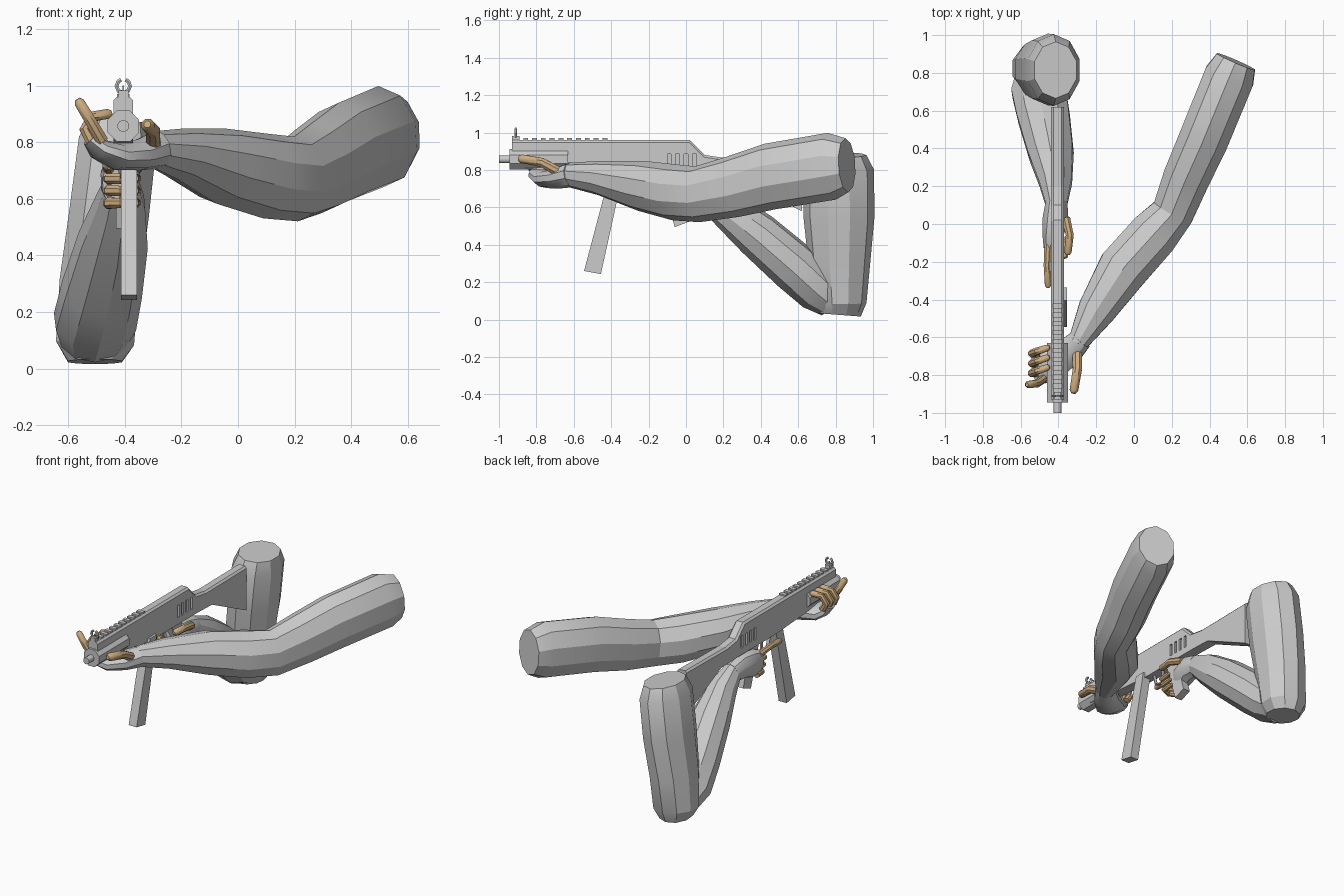
import bpy, bmesh, math
from mathutils import Vector

if "Cube" in bpy.data.objects:
    bpy.data.objects.remove(bpy.data.objects["Cube"])


def material(name, rgb):
    m = bpy.data.materials.new(name)
    m.use_nodes = True
    m.diffuse_color = (*rgb, 1)
    m.node_tree.nodes["Principled BSDF"].inputs["Base Color"].default_value = (*rgb, 1)
    return m


GREY = material("light_grey", (0.6, 0.6, 0.6))
TAN = material("tan_skin", (0.62, 0.42, 0.22))
GUN_X = -0.405


def finish(name, bm, mat, smooth=None):
    bmesh.ops.recalc_face_normals(bm, faces=bm.faces[:])
    mesh = bpy.data.meshes.new(name)
    bm.to_mesh(mesh)
    bm.free()
    mesh.materials.append(mat)
    ob = bpy.data.objects.new(name, mesh)
    bpy.context.collection.objects.link(ob)
    if smooth:
        bpy.ops.object.select_all(action='DESELECT')
        ob.select_set(True)
        bpy.context.view_layer.objects.active = ob
        bpy.ops.object.shade_smooth_by_angle(angle=math.radians(smooth))
    return ob


def tube(name, rings, mat=GREY, up=(0, 0, 1), sides=10, smooth=25):
    """Skin elliptical rings (x, y, z, side radius, up radius) along a path."""
    bm = bmesh.new()
    pts = [Vector(r[:3]) for r in rings]
    loops = []
    for i, r in enumerate(rings):
        t = (pts[min(i + 1, len(pts) - 1)] - pts[max(i - 1, 0)]).normalized()
        side = t.cross(Vector(up)).normalized()
        top = side.cross(t)
        loop = []
        for k in range(sides):
            a = math.tau * (k + 0.5) / sides
            loop.append(bm.verts.new(pts[i] + side * r[3] * math.cos(a) + top * r[4] * math.sin(a)))
        loops.append(loop)
    for a, b in zip(loops, loops[1:]):
        for k in range(sides):
            j = (k + 1) % sides
            bm.faces.new((a[k], a[j], b[j], b[k]))
    bm.faces.new(loops[0])
    bm.faces.new(loops[-1])
    return finish(name, bm, mat, smooth)


def finger(name, pts, r=0.02, up=(0, 0, 1)):
    rings = [(*p, r * (1 - 0.06 * i), r * (1 - 0.06 * i)) for i, p in enumerate(pts)]
    # rounded tip
    d = (Vector(pts[-1]) - Vector(pts[-2])).normalized() * r * 0.6
    rings.append((*(Vector(pts[-1]) + d), r * 0.45, r * 0.45))
    return tube(name, rings, TAN, up, sides=8, smooth=40)


def extrude(name, profile, width, x=GUN_X, bevel=0):
    """Extrude a (y, z) outline across x."""
    bm = bmesh.new()
    face = bm.faces.new([bm.verts.new((x - width / 2, y, z)) for y, z in profile])
    ext = bmesh.ops.extrude_face_region(bm, geom=[face])
    bmesh.ops.translate(bm, vec=(width, 0, 0),
                        verts=[v for v in ext["geom"] if isinstance(v, bmesh.types.BMVert)])
    if bevel:
        edges = [e for e in bm.edges if abs(e.verts[0].co.x - e.verts[1].co.x) < 1e-5
                 and min(v.co.z for v in e.verts) > 0.85]
        bmesh.ops.bevel(bm, geom=edges, offset=bevel, segments=1, affect='EDGES')
    return finish(name, bm, GREY)


def box(name, y0, y1, z0, z1, width, x=GUN_X):
    return extrude(name, [(y0, z0), (y1, z0), (y1, z1), (y0, z1)], width, x)


# Receiver and shoulder stock
body = extrude("receiver_and_stock", [
    (-0.93, 0.96), (0.02, 0.96), (0.1, 0.88), (0.2, 0.865), (0.62, 0.87), (0.62, 0.58),
    (0.26, 0.755), (0.1, 0.76), (-0.3, 0.76), (-0.6, 0.78), (-0.93, 0.82)], 0.068, bevel=0.012)

# Cooling slots on both flanks
for i in range(4):
    y = -0.1 + i * 0.045
    for s in (-1, 1):
        cutter = extrude("slot_cutter", [(y, 0.805), (y + 0.02, 0.805), (y + 0.02, 0.885), (y, 0.885)],
                         0.024, GUN_X + s * 0.034)
        cutter.hide_render = True
        mod = body.modifiers.new("slot", 'BOOLEAN')
        mod.operation = 'DIFFERENCE'
        mod.object = cutter
        bpy.context.view_layer.objects.active = body
        bpy.ops.object.modifier_apply(modifier=mod.name)
        bpy.data.objects.remove(cutter)

# Handguard, barrel and muzzle
tube("handguard", [(GUN_X, -0.945, 0.857, 0.06, 0.06), (GUN_X, -0.63, 0.857, 0.06, 0.06)], sides=8)
tube("barrel", [(GUN_X, -1.0, 0.857, 0.021, 0.021), (GUN_X, -0.9, 0.857, 0.021, 0.021)], sides=12, smooth=40)

# Top rail
for i in range(10):
    y = -0.87 + i * 0.047
    box("rail_tooth", y, y + 0.026, 0.955, 0.97, 0.045)

# Front sight with open ring
box("sight_base", -0.93, -0.89, 0.955, 0.982, 0.035)
for s in (-1, 1):
    arc = [math.radians(a) for a in (-90, -45, 0, 40, 70)]
    tube("sight_ear", [(GUN_X + s * 0.024 * math.cos(a), -0.91, 0.998 + 0.024 * math.sin(a), 0.008, 0.006)
                       for a in arc], up=(0, 1, 0), sides=6)
box("sight_post", -0.914, -0.906, 0.975, 1.0, 0.006)

# Magazine, grip and trigger
extrude("magazine", [(-0.545, 0.26), (-0.455, 0.243), (-0.335, 0.79), (-0.405, 0.79)], 0.058, -0.385)
extrude("pistol_grip", [(-0.15, 0.78), (-0.05, 0.78), (0.02, 0.525), (-0.06, 0.495)], 0.05)
tube("trigger_guard", [(GUN_X, -0.29, 0.77, 0.012, 0.006), (GUN_X, -0.27, 0.69, 0.012, 0.006),
                       (GUN_X, -0.22, 0.675, 0.012, 0.006), (GUN_X, -0.12, 0.675, 0.012, 0.006)], sides=6)
box("trigger", -0.215, -0.2, 0.69, 0.77, 0.012)

# Left arm: wrist to shoulder
tube("left_arm", [
    (-0.3, -0.635, 0.775, 0.055, 0.064), (-0.2, -0.46, 0.757, 0.105, 0.092),
    (-0.06, -0.24, 0.715, 0.14, 0.135), (0.1, -0.06, 0.68, 0.138, 0.15),
    (0.205, 0.06, 0.67, 0.118, 0.15), (0.28, 0.25, 0.71, 0.13, 0.165),
    (0.37, 0.45, 0.765, 0.138, 0.178), (0.505, 0.78, 0.82, 0.14, 0.18),
    (0.54, 0.86, 0.825, 0.115, 0.145)])

# Right arm: forearm, then folded upper arm
tube("right_forearm", [
    (-0.41, 0.09, 0.675, 0.055, 0.06), (-0.415, 0.22, 0.585, 0.09, 0.1),
    (-0.44, 0.38, 0.455, 0.125, 0.125), (-0.48, 0.58, 0.28, 0.145, 0.135),
    (-0.505, 0.71, 0.165, 0.15, 0.13), (-0.51, 0.79, 0.1, 0.12, 0.1)])
tube("right_upper_arm", [
    (-0.505, 0.82, 0.025, 0.1, 0.115), (-0.505, 0.825, 0.09, 0.145, 0.14),
    (-0.49, 0.82, 0.3, 0.148, 0.165), (-0.455, 0.818, 0.55, 0.148, 0.19),
    (-0.425, 0.815, 0.8, 0.145, 0.19), (-0.415, 0.815, 0.88, 0.118, 0.15)], up=(0, 1, 0))

# Left hand cupping the handguard
tube("left_palm", [
    (-0.28, -0.61, 0.775, 0.062, 0.068), (-0.35, -0.68, 0.755, 0.08, 0.055),
    (-0.43, -0.735, 0.75, 0.095, 0.048), (-0.49, -0.76, 0.775, 0.09, 0.038),
    (-0.525, -0.765, 0.81, 0.07, 0.025)], smooth=35)
for i in range(3):
    y = -0.79 + i * 0.052
    finger("left_finger", [(-0.515, y, 0.8), (-0.54, y, 0.845), (-0.515, y + 0.012, 0.89),
                           (-0.46, y + 0.03, 0.9)], 0.023, up=(0, 1, 0))
finger("left_index_finger", [(-0.48, -0.82, 0.805), (-0.515, -0.845, 0.865), (-0.56, -0.85, 0.94)],
       0.023, up=(0, 1, 0))
finger("left_thumb", [(-0.3, -0.68, 0.79), (-0.3, -0.77, 0.84), (-0.318, -0.88, 0.86)], 0.028)

# Right hand holding the grip
tube("right_palm", [
    (-0.41, 0.12, 0.66, 0.06, 0.065), (-0.415, 0.03, 0.675, 0.072, 0.08),
    (-0.43, -0.06, 0.66, 0.058, 0.09), (-0.445, -0.13, 0.65, 0.035, 0.075)], smooth=35)
for i in range(3):
    z = 0.585 + i * 0.043
    y = -0.012 * i
    finger("right_finger", [(-0.455, y - 0.08, z), (-0.455, y - 0.135, z), (-0.415, y - 0.165, z),
                            (-0.365, y - 0.145, z), (-0.358, y - 0.08, z)], 0.022)
finger("right_index_finger", [(-0.455, -0.11, 0.705), (-0.46, -0.22, 0.72), (-0.455, -0.325, 0.715)], 0.021)
finger("right_thumb", [(-0.36, 0.03, 0.71), (-0.34, -0.06, 0.735), (-0.35, -0.15, 0.735)], 0.024)
